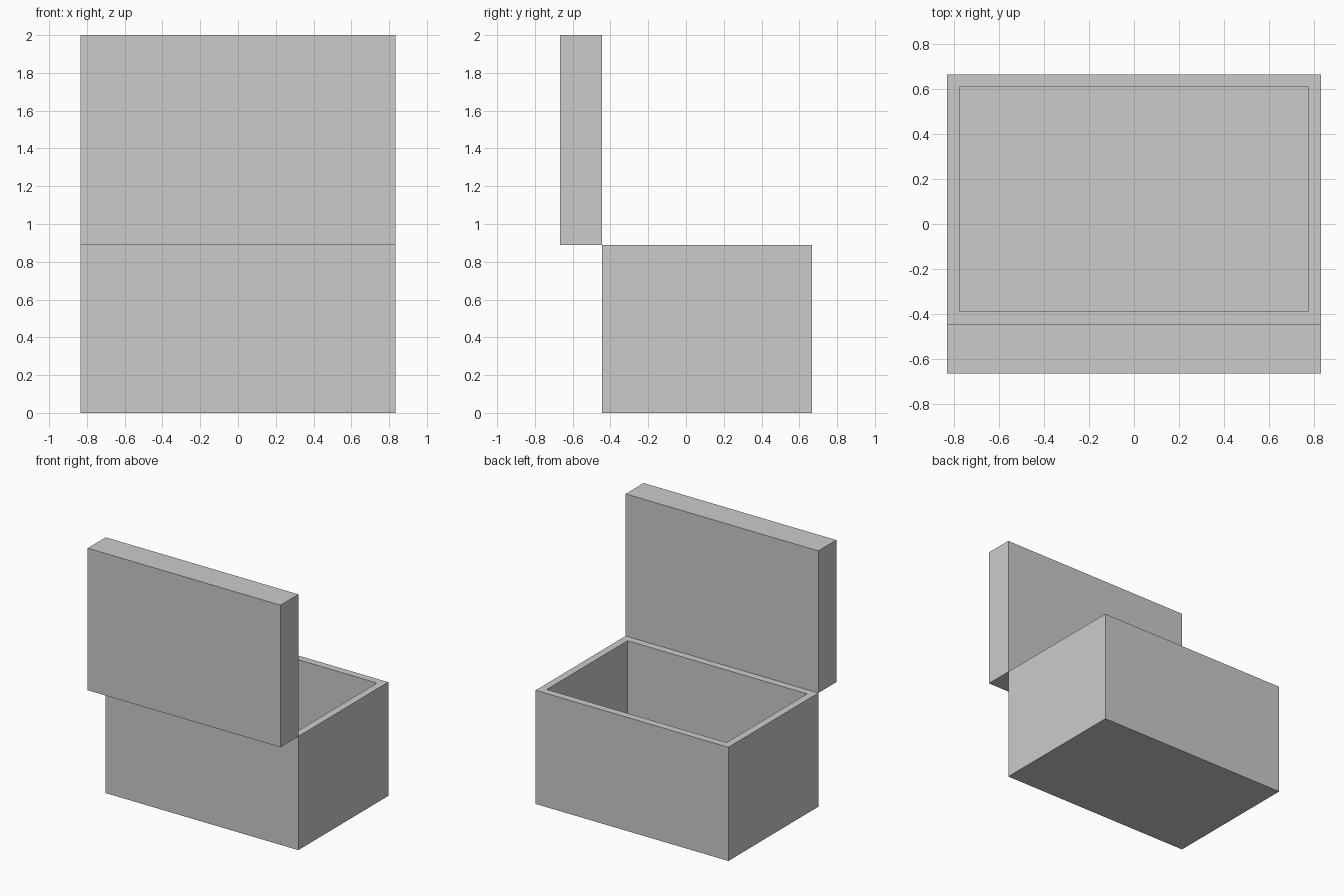
import bpy
import bmesh
from mathutils import Matrix, Vector

if "Cube" in bpy.data.objects:
    bpy.data.objects.remove(bpy.data.objects["Cube"])

WIDTH, DEPTH = 1.667, 1.111
BOX_HEIGHT, LID_THICKNESS = 0.889, 0.222
WALL = 0.081
HINGE_Y = -0.4445


def make_block(name, size, centre, wall=0):
    """Block with an optional open-topped cavity of even wall thickness."""
    bm = bmesh.new()
    bmesh.ops.create_cube(bm, size=1, matrix=Matrix.Diagonal((*size, 1)))
    if wall:
        top = max(bm.faces, key=lambda f: f.calc_center_median().z)
        bmesh.ops.inset_region(bm, faces=[top], thickness=wall)
        floor = bmesh.ops.extrude_discrete_faces(bm, faces=[top])["faces"][0]
        bmesh.ops.translate(bm, verts=floor.verts, vec=Vector((0, 0, wall - size[2])))
    bmesh.ops.recalc_face_normals(bm, faces=bm.faces)
    mesh = bpy.data.meshes.new(name)
    bm.to_mesh(mesh)
    bm.free()
    obj = bpy.data.objects.new(name, mesh)
    obj.location = centre
    bpy.context.collection.objects.link(obj)
    return obj


# Hollow box body
make_block("box_body", (WIDTH, DEPTH, BOX_HEIGHT),
           (0, HINGE_Y + DEPTH / 2, BOX_HEIGHT / 2), WALL)

# Solid lid standing open on the hinge edge
make_block("open_lid", (WIDTH, LID_THICKNESS, DEPTH),
           (0, HINGE_Y - LID_THICKNESS / 2, BOX_HEIGHT + DEPTH / 2))
